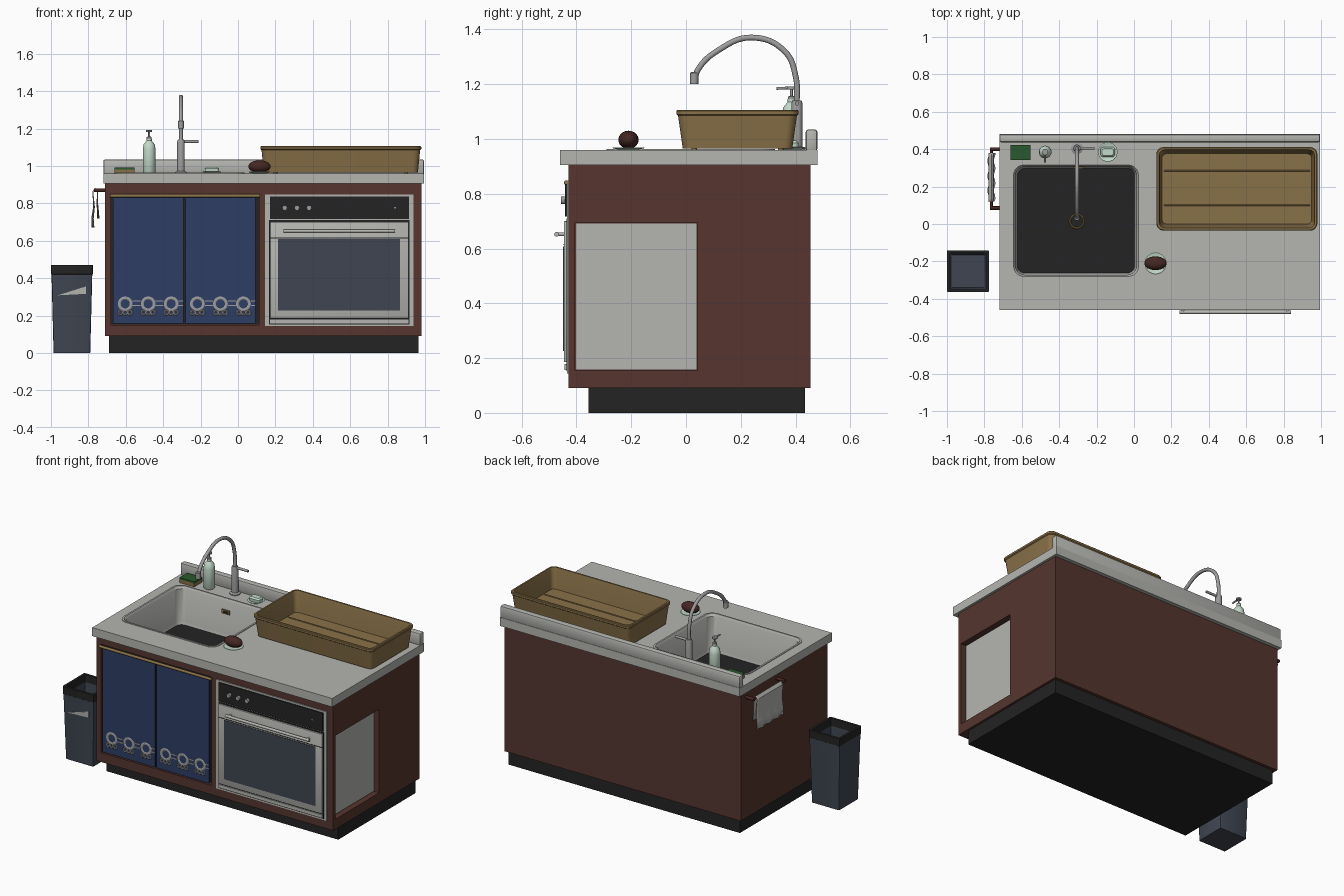
import bpy, bmesh, math
from mathutils import Vector

cube = bpy.data.objects.get("Cube")
if cube:
    bpy.data.objects.remove(cube, do_unlink=True)


def colour(name, r, g, b):
    m = bpy.data.materials.new(name)
    m.use_nodes = True
    m.diffuse_color = (r, g, b, 1)
    m.node_tree.nodes["Principled BSDF"].inputs["Base Color"].default_value = (r, g, b, 1)
    return m


GREY = colour("light grey", .46, .46, .44)
METAL = colour("steel", .34, .34, .34)
BLACK = colour("black", .017, .017, .017)
WOOD = colour("red brown wood", .092, .036, .028)
BLUE = colour("navy cloth", .028, .048, .13)
SLATE = colour("slate", .05, .06, .082)
GOLD = colour("brass", .25, .165, .065)
MINT = colour("pale mint", .55, .7, .59)
GREEN = colour("green", .022, .1, .026)
UMBER = colour("dark umber", .06, .02, .017)


def activate(ob):
    bpy.ops.object.select_all(action='DESELECT')
    ob.select_set(True)
    bpy.context.view_layer.objects.active = ob


def finish(name, bm, mat, smooth=True):
    me = bpy.data.meshes.new(name)
    bm.to_mesh(me)
    bm.free()
    ob = bpy.data.objects.new(name, me)
    bpy.context.collection.objects.link(ob)
    me.materials.append(mat)
    if smooth:
        activate(ob)
        bpy.ops.object.shade_smooth_by_angle(angle=math.radians(35))
    return ob


def box(name, x0, x1, y0, y1, z0, z1, mat, bevel=0):
    bm = bmesh.new()
    bmesh.ops.create_cube(bm, size=1)
    for v in bm.verts:
        v.co = ((x0 + x1) / 2 + v.co.x * (x1 - x0), (y0 + y1) / 2 + v.co.y * (y1 - y0),
                (z0 + z1) / 2 + v.co.z * (z1 - z0))
    if bevel:
        bmesh.ops.bevel(bm, geom=bm.edges[:], offset=bevel, segments=2, profile=.5, affect='EDGES')
    return finish(name, bm, mat, bool(bevel))


def loft(name, cx, cy, rings, mat, start=True, seg=6):
    """Skin stacked rounded rectangles, each (half x, half y, corner radius, z)."""
    bm = bmesh.new()
    loops = []
    for hx, hy, r, z in rings:
        loop = []
        for k, (sx, sy) in enumerate(((1, 1), (-1, 1), (-1, -1), (1, -1))):
            for i in range(seg + 1):
                a = math.pi / 2 * (k + i / seg)
                loop.append(bm.verts.new((cx + sx * (hx - r) + r * math.cos(a),
                                          cy + sy * (hy - r) + r * math.sin(a), z)))
        loops.append(loop)
    for a, b in zip(loops, loops[1:]):
        for i in range(len(a)):
            j = (i + 1) % len(a)
            bm.faces.new((a[i], a[j], b[j], b[i]))
    if start:
        bm.faces.new(loops[0][::-1])
    bm.faces.new(loops[-1])
    bmesh.ops.remove_doubles(bm, verts=bm.verts[:], dist=.00001)
    return finish(name, bm, mat)


def lathe(name, cx, cy, profile, mat):
    return loft(name, cx, cy, [(r, r, r, z) for r, z in profile], mat)


def tube(name, points, r, mat):
    cu = bpy.data.curves.new(name, 'CURVE')
    cu.dimensions, cu.bevel_depth, cu.bevel_resolution, cu.use_fill_caps = '3D', r, 3, True
    sp = cu.splines.new('BEZIER')
    sp.bezier_points.add(len(points) - 1)
    for p, co in zip(sp.bezier_points, points):
        p.co = co
        p.handle_left_type = p.handle_right_type = 'AUTO' if len(points) > 2 else 'VECTOR'
    ob = bpy.data.objects.new(name, cu)
    bpy.context.collection.objects.link(ob)
    cu.materials.append(mat)
    return ob


def ring(name, loc, major, minor, mat, upright=False, flat=1):
    rot = (math.pi / 2, 0, 0) if upright else (0, 0, 0)
    bpy.ops.mesh.primitive_torus_add(location=loc, rotation=rot, major_radius=major, minor_radius=minor,
                                     major_segments=20, minor_segments=6)
    ob = bpy.context.object
    ob.name = name
    ob.scale.z = flat
    ob.data.materials.append(mat)
    return ob


def cut(ob, cutter):
    activate(ob)
    m = ob.modifiers.new("cut", 'BOOLEAN')
    m.operation, m.solver, m.object = 'DIFFERENCE', 'EXACT', cutter
    bpy.ops.object.modifier_apply(modifier=m.name)
    bpy.data.objects.remove(cutter, do_unlink=True)


def paint(ob, mat, rule):
    ob.data.materials.append(mat)
    for p in ob.data.polygons:
        if rule(p):
            p.material_index = len(ob.data.materials) - 1


# Cabinet with side recess, curtain opening and room for the basin
SX, SY = -.31, .0175
box("plinth", -.69, .965, -.355, .435, 0, .095, BLACK)
cabinet = box("cabinet", -.71, .98, -.428, .455, .09, .906, WOOD)
cut(cabinet, box("side_cutter", .941, 1.1, -.405, .042, .155, .695, WOOD))
cut(cabinet, box("front_cutter", -.68, .112, -.6, -.39, .15, .85, WOOD))
cut(cabinet, loft("basin_space", SX, SY, [(.336, .3, .05, .7), (.336, .3, .05, 1)], WOOD))
box("side_panel", .938, .943, -.402, .039, .158, .692, GREY)
box("curtain_shadow", -.679, .111, -.395, -.388, .151, .849, BLACK)

# Worktop, upstand and basin
worktop = box("worktop", -.72, .995, -.46, .48, .905, .96, GREY)
cut(worktop, loft("basin_hole", SX, SY, [(.336, .3, .05, .8), (.336, .3, .05, 1.1)], GREY))
box("upstand", -.72, .995, .437, .48, .955, 1.035, GREY, .01)
basin = loft("basin", SX, SY, [(.345, .308, .06, .958), (.345, .308, .06, .964), (.334, .298, .055, .964),
                               (.324, .289, .05, .95), (.32, .286, .045, .74), (.314, .28, .04, .722)],
             GREY, start=False)
paint(basin, BLACK, lambda p: p.center.z < .725)
ring("drain_ring", (-.305, .015, .725), .037, .005, GOLD)
box("overflow_plate", -.325, -.27, .296, .306, .87, .895, GOLD)
box("overflow_slot", -.312, -.283, .293, .3, .877, .888, BLACK)

# Tap
lathe("tap_body", -.305, .405, [(.032, .958), (.032, .966), (.02, .972), (.02, 1.13), (.017, 1.14)], METAL)
tube("tap_spout", [(-.305, y, z) for y, z in ((.405, 1.12), (.4, 1.23), (.36, 1.32), (.24, 1.37),
                                              (.12, 1.325), (.045, 1.255), (.03, 1.21))], .011, METAL)
lathe("tap_nozzle", -.305, .03, [(.015, 1.2), (.015, 1.24), (.01, 1.245)], METAL)
tube("tap_lever", [(-.305, .405, 1.13), (-.21, .405, 1.13)], .008, METAL)

# Soap bottle, sponge, soap dish
lathe("soap_bottle", -.475, .385, [(.03, .96), (.034, .966), (.034, 1.09), (.03, 1.115), (.014, 1.135),
                                   (.014, 1.145)], MINT)
lathe("pump_stem", -.475, .385, [(.013, 1.145), (.013, 1.155), (.005, 1.157), (.005, 1.18), (.016, 1.181),
                                 (.016, 1.191)], METAL)
tube("pump_nozzle", [(-.475, .385, 1.187), (-.475, .33, 1.184)], .005, METAL)
box("sponge", -.66, -.553, .343, .422, .96, .982, GOLD)
box("sponge_scourer", -.66, -.553, .343, .422, .982, .992, GREEN)
lathe("soap_dish", -.14, .385, [(.035, .96), (.052, .97), (.048, .971), (.035, .966)], MINT)
loft("soap_bar", -.14, .385, [(.036, .024, .01, .966), (.038, .026, .012, .985), (.03, .018, .01, .994)], MINT)

# Small plate with a brown fruit
lathe("small_plate", .115, -.21, [(.035, .96), (.06, .967), (.057, .969), (.035, .964)], MINT)
bpy.ops.mesh.primitive_uv_sphere_add(segments=24, ring_count=14, radius=1, location=(.115, -.21, .997))
fruit = bpy.context.object
fruit.name, fruit.scale = "fruit", (.06, .037, .033)
fruit.data.materials.append(UMBER)
bpy.ops.object.shade_smooth()

# Tray with a lipped rim, floor rails and feet
TX, TY = .55, .188
loft("tray", TX, TY, [(.412, .2, .03, .966), (.424, .217, .035, 1.085), (.43, .223, .037, 1.09),
                      (.43, .223, .037, 1.102), (.426, .219, .035, 1.106), (.416, .209, .03, 1.106),
                      (.412, .205, .03, 1.09), (.4, .188, .025, .976)], GOLD)
for y in (.1, .285):
    tube("tray_rail", [(.16, y, .977), (.94, y, .977)], .004, GOLD)
for x in (.2, .9):
    for y in (.03, .345):
        lathe("tray_foot", x, y, [(.01, .958), (.01, .968)], GOLD)

# Curtains on a rod, with a band of lace along the hem
tube("curtain_rod", [(-.685, -.437, .84), (.117, -.437, .84)], .009, GOLD)
for x0 in (-.668, -.282):
    x1 = x0 + .376
    box("curtain", x0, x1, -.428, -.42, .158, .836, BLUE)
    for i in range(3):
        x = x0 + .065 + i * .123
        ring("lace_ring", (x, -.429, .262), .032, .008, METAL, True, .3)
        for dx in (-.025, 0, .025):
            ring("lace_scallop", (x + dx, -.429, .216), .011, .005, METAL, True, .4)
        for z in (.25, .274):
            box("lace_bar", x + .04, min(x + .083, x1), -.431, -.427, z, z + .007, METAL)

# Oven
box("oven_frame", .145, .938, -.434, -.41, .143, .848, GREY)
box("door_gap", .166, .918, -.436, -.43, .152, .71, BLACK)
box("control_panel", .17, .914, -.441, -.43, .716, .836, BLACK)
box("oven_door", .172, .912, -.446, -.43, .185, .7, GREY, .003)
box("oven_kick_strip", .172, .912, -.443, -.43, .157, .179, GREY)
box("door_groove", .172, .912, -.4475, -.44, .613, .617, BLACK)
box("oven_window", .215, .867, -.449, -.44, .226, .608, SLATE)
tube("oven_handle", [(.242, -.472, .652), (.84, -.472, .652)], .009, GREY)
for x in (.262, .82):
    tube("handle_post", [(x, -.44, .652), (x, -.472, .652)], .007, GREY)
for x in (.25, .315, .38):
    tube("oven_knob", [(x, -.435, .776), (x, -.457, .776)], .014, METAL)
tube("oven_lamp", [(.84, -.438, .776), (.84, -.443, .776)], .005, METAL)

# Towel rail and draped towel on the left-hand end
for y in (.085, .4):
    tube("rail_bracket", [(-.705, y, .87), (-.77, y, .87)], .01, UMBER)
tube("towel_rail", [(-.763, .08, .87), (-.763, .405, .87)], .008, UMBER)
drape = [(-.745, .72), (-.75, .8), (-.75, .87), (-.763, .883), (-.778, .865), (-.772, .78), (-.78, .72), (-.778, .67)]
bm = bmesh.new()
rows = []
for x, z in drape:
    sag = max(0, .87 - z)
    rows.append([bm.verts.new((x + .03 * sag * math.sin(i * 1.3), .12 + .26 * i / 16, z)) for i in range(17)])
for a, b in zip(rows, rows[1:]):
    for i in range(16):
        bm.faces.new((a[i], a[i + 1], b[i + 1], b[i]))
towel = finish("towel", bm, GREY)
towel.modifiers.new("cloth", 'SOLIDIFY').thickness = .004

# Open waste bin with a dark collar and a wedge label
bin_body = loft("waste_bin", -.888, -.2525, [(.098, .098, .006, 0), (.109, .109, .006, .42), (.112, .112, .006, .422),
                                             (.112, .112, .006, .47), (.097, .097, .005, .47),
                                             (.097, .097, .005, .421), (.088, .088, .005, .012)], SLATE, seg=2)
paint(bin_body, BLACK, lambda p: p.center.z > .4205)
bm = bmesh.new()
corners = [(-.965, .308), (-.812, .316), (-.812, .356)]
face = bm.faces.new([bm.verts.new((x, -.2545 - .098 - .0262 * z, z)) for x, z in corners])
extruded = bmesh.ops.extrude_face_region(bm, geom=[face])
bmesh.ops.translate(bm, vec=Vector((0, -.003, 0)),
                    verts=[g for g in extruded["geom"] if isinstance(g, bmesh.types.BMVert)])
bmesh.ops.recalc_face_normals(bm, faces=bm.faces[:])
finish("bin_label", bm, GREY, False)
